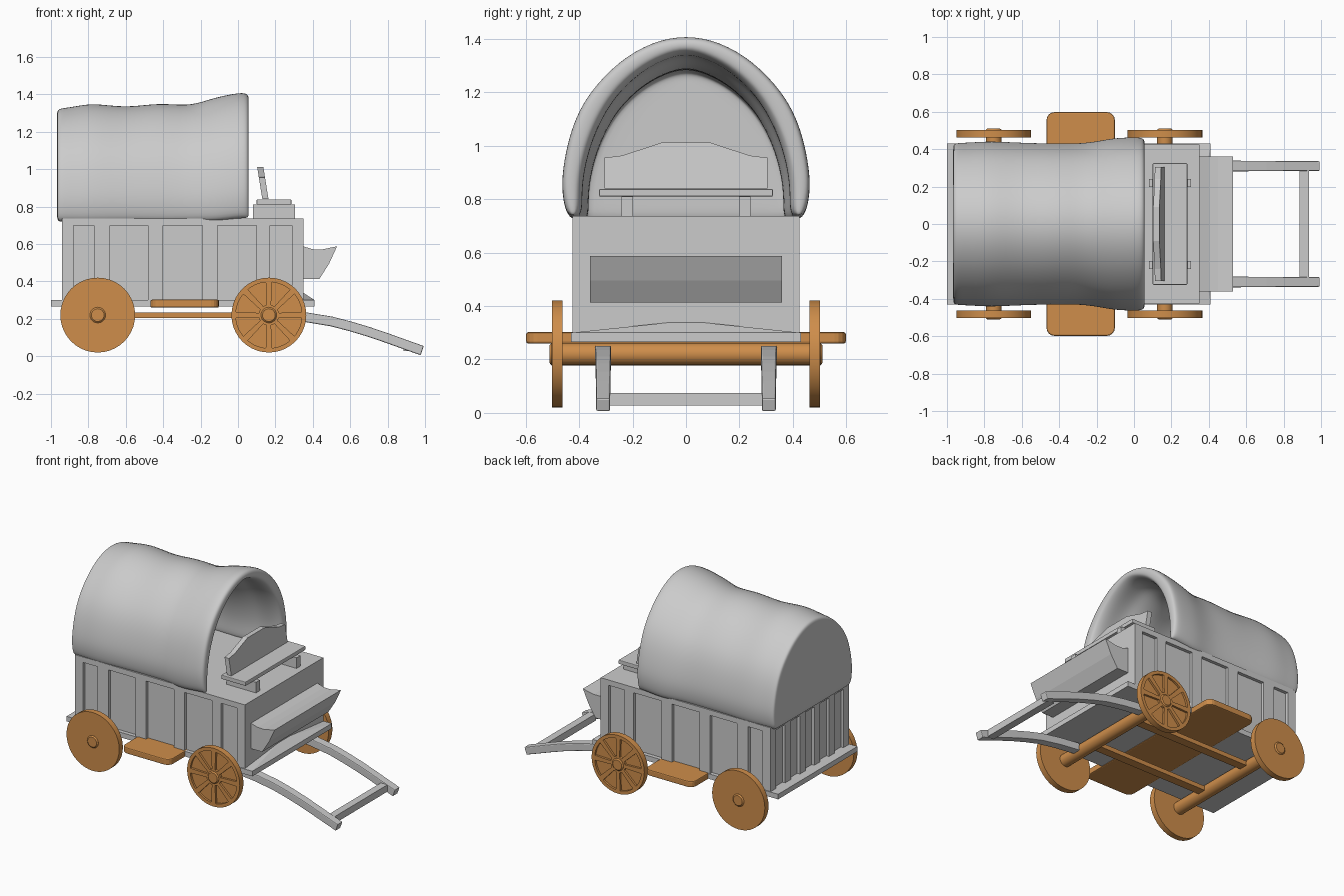
import bpy, bmesh
from math import pi, cos, sin, radians

if "Cube" in bpy.data.objects:
    bpy.data.objects.remove(bpy.data.objects["Cube"])

orange = bpy.data.materials.new("orange_wood")
orange.diffuse_color = (0.62, 0.27, 0.07, 1)
orange.use_nodes = True
orange.node_tree.nodes["Principled BSDF"].inputs["Base Color"].default_value = orange.diffuse_color


def make(name, verts, faces, mat=None, bevel=0, smooth=False):
    me = bpy.data.meshes.new(name)
    me.from_pydata(verts, [], faces)
    bm = bmesh.new()
    bm.from_mesh(me)
    bmesh.ops.recalc_face_normals(bm, faces=bm.faces)
    bm.to_mesh(me)
    bm.free()
    ob = bpy.data.objects.new(name, me)
    bpy.context.collection.objects.link(ob)
    if mat:
        me.materials.append(mat)
    if bevel:
        m = ob.modifiers.new("bevel", 'BEVEL')
        m.width, m.segments = bevel, 2
    if smooth:
        bpy.ops.object.select_all(action='DESELECT')
        ob.select_set(True)
        bpy.context.view_layer.objects.active = ob
        bpy.ops.object.shade_smooth_by_angle(angle=radians(35))
    return ob


def loft(name, rings, closed=False, **kw):
    """Join equal rings of points into a skin, with end caps unless closed."""
    n = len(rings[0])
    verts = [p for r in rings for p in r]
    faces = []
    for k in range(len(rings) if closed else len(rings) - 1):
        a, b = k * n, (k + 1) % len(rings) * n
        faces += [(a + i, a + (i + 1) % n, b + (i + 1) % n, b + i) for i in range(n)]
    if not closed:
        faces += [tuple(range(n)), tuple(range(len(verts) - n, len(verts)))]
    return make(name, verts, faces, **kw)


def box(name, x0, x1, y0, y1, z0, z1, **kw):
    return loft(name, [[(x0, y0, z), (x1, y0, z), (x1, y1, z), (x0, y1, z)] for z in (z0, z1)], **kw)


def extrude_y(name, profile, y0, y1, **kw):
    return loft(name, [[(x, y, z) for x, z in profile] for y in (y0, y1)], **kw)


def circle(cx, y, r, n=40, cz=0.22):
    return [(cx + r * cos(2 * pi * i / n), y, cz + r * sin(2 * pi * i / n)) for i in range(n)]


# floor, body core and top rail
box("floor", -1.0, 0.41, -0.43, 0.43, 0.265, 0.30)
box("body_core", -0.92, 0.35, -0.403, 0.403, 0.29, 0.735)
box("top_rail", -0.94, 0.35, -0.425, 0.425, 0.70, 0.737)

# side and back battens
for s, side in ((-1, "front"), (1, "rear")):
    for i, (a, b) in enumerate([(-0.94, -0.88), (-0.77, -0.685), (-0.48, -0.40),
                                (-0.19, -0.11), (0.10, 0.17), (0.29, 0.35)]):
        y0, y1 = sorted((s * 0.39, s * 0.425))
        box(f"{side}_batten_{i}", a, b, y0, y1, 0.30, 0.70)
for i in range(6):
    y = -0.395 + i * 0.158
    box(f"back_batten_{i}", -0.94, -0.90, y - 0.03, y + 0.03, 0.30, 0.70)

# wedge on the floor front and tilted front trough
make("floor_wedge", [(0.34, -0.43, 0.30), (0.34, 0.43, 0.30), (0.41, -0.43, 0.30),
                     (0.41, 0.43, 0.30), (0.34, 0, 0.345)],
     [(0, 1, 3, 2), (0, 2, 4), (2, 3, 4), (3, 1, 4), (1, 0, 4)])
extrude_y("front_trough", [(0.34, 0.413), (0.435, 0.413), (0.487, 0.495), (0.53, 0.588),
                           (0.45, 0.571), (0.40, 0.572), (0.34, 0.59)], -0.36, 0.36)

# driver seat
for s in (-1, 1):
    box("seat_leg", 0.08, 0.305, s * 0.22 - 0.021, s * 0.22 + 0.021, 0.73, 0.81)
box("seat_plank", 0.10, 0.285, -0.325, 0.325, 0.81, 0.838, bevel=0.004)
outline = [(-0.305, 0.84), (0.305, 0.84), (0.305, 0.955), (0.24, 0.963), (0.09, 1.012),
           (-0.09, 1.012), (-0.24, 0.963), (-0.305, 0.955)]
loft("seat_back", [[(0.13 + d - 0.16 * (z - 0.84), y, z) for y, z in outline] for d in (0, 0.033)])

# wagon cover: outer and inner arches, (x, half width, top) per section
OUT = [(.955, 0), (.99, .1), (1, .22), (.955, .4), (.885, .55), (.77, .69), (.545, .855), (.27, .965), (0, 1)]
INN = [(1, 0), (1, .12), (.99, .25), (.93, .42), (.83, .58), (.68, .74), (.45, .88), (.22, .96), (0, 1)]
outer = [(-.968, .405, 1.295), (-.966, .43, 1.325), (-.94, .436, 1.333), (-.87, .438, 1.342), (-.77, .446, 1.362),
         (-.6, .436, 1.333), (-.42, .432, 1.364), (-.27, .432, 1.343), (-.16, .452, 1.378),
         (-.1, .462, 1.395), (0, .467, 1.416), (.045, .464, 1.414), (.058, .448, 1.395)]
inner = [(-.935, .345, 1.26), (-.93, .37, 1.28), (-.91, .37, 1.285), (-.87, .37, 1.29), (-.77, .385, 1.31),
         (-.6, .36, 1.28), (-.42, .375, 1.315), (-.27, .36, 1.285), (-.16, .375, 1.31),
         (-.1, .395, 1.345), (0, .385, 1.345), (.045, .40, 1.36), (.058, .415, 1.375)]


def arch(shape, x, w, top):
    zb = 0.718 + max(0, x + 0.15) * 0.1
    half = [(x, w * a, zb + (top - zb) * b) for a, b in shape]
    return half + [(px, -py, pz) for px, py, pz in half[-2::-1]]


n = 2 * len(OUT) - 1
rings = [arch(OUT, *o) + arch(INN, *i)[::-1] for o, i in zip(outer, inner)]
verts = [p for r in rings for p in r]
faces = []
for k in range(len(rings) - 1):
    a, b = k * 2 * n, (k + 1) * 2 * n
    faces += [(a + i, a + (i + 1) % (2 * n), b + (i + 1) % (2 * n), b + i) for i in range(2 * n)]
last = len(verts) - 2 * n
faces += [(last + i, last + i + 1, last + 2 * n - 2 - i, last + 2 * n - 1 - i) for i in range(n - 1)]
for base in (0, n):
    for i in range(n // 2):
        q = [base + i, base + i + 1, base + n - 2 - i, base + n - 1 - i]
        faces.append(tuple(dict.fromkeys(q)))
faces.append((0, n - 1, n, 2 * n - 1))
cover = make("cover", verts, faces)
cover.modifiers.new("smooth", 'SUBSURF').levels = 2
cover.modifiers["smooth"].render_levels = 2
for p in cover.data.polygons:
    p.use_smooth = True

# wheels: rear discs, front discs with eight pockets on the outer face
FX, RX = 0.165, -0.75
for s, side in ((-1, "front"), (1, "rear")):
    loft(f"{side}_back_wheel", [circle(RX, s * y, 0.2) for y in (0.462, 0.502)], mat=orange, smooth=True)
    loft(f"{side}_lead_wheel", [circle(FX, s * y, 0.195) for y in (0.462, 0.488)], mat=orange, smooth=True)
    loft(f"{side}_wheel_rim", [circle(FX, s * y, r) for r, y in
                               ((0.2, 0.462), (0.2, 0.502), (0.177, 0.502), (0.177, 0.462))],
         closed=True, mat=orange, smooth=True)
    loft(f"{side}_wheel_boss", [circle(FX, s * y, 0.055) for y in (0.47, 0.502)], mat=orange, smooth=True)
    for k in range(8):
        t = k * pi / 4
        corners = [(0.03, -0.011), (0.182, -0.017), (0.182, 0.017), (0.03, 0.011)]
        prof = [(FX + a * cos(t) - b * sin(t), 0.22 + a * sin(t) + b * cos(t)) for a, b in corners]
        extrude_y(f"{side}_spoke_{k}", prof, s * 0.47, s * 0.502, mat=orange)

# axles, long beams and the step plank
for name, x in (("lead_axle", FX), ("back_axle", RX)):
    loft(name, [circle(x, y, r, 24) for y, r in ((-.51, .034), (-.503, .042), (.503, .042), (.51, .034))],
         mat=orange, smooth=True)
for s in (-1, 1):
    box("long_beam", RX, FX, s * 0.2 - 0.03, s * 0.2 + 0.03, 0.205, 0.235, mat=orange)
step = []
for cx, cy, a0 in ((-0.145, 0.555, 0), (-0.425, 0.555, 1), (-0.425, -0.555, 2), (-0.145, -0.555, 3)):
    step += [(cx + 0.043 * cos((a0 + j / 4) * pi / 2), cy + 0.043 * sin((a0 + j / 4) * pi / 2)) for j in range(5)]
loft("step_plank", [[(x, y, z) for x, y in step] for z in (0.26, 0.302)], mat=orange, bevel=0.007)

# curved pulling shafts with crossbar
path = [(0.2, .226), (0.36, .209), (0.5, .186), (0.6, .16), (0.7, .13), (0.8, .096), (0.9, .06), (0.985, .03)]
for s in (-1, 1):
    sections = []
    for i, (x, z) in enumerate(path):
        (xa, za), (xb, zb) = path[max(i - 1, 0)], path[min(i + 1, len(path) - 1)]
        L = ((xb - xa) ** 2 + (zb - za) ** 2) ** 0.5
        dx, dz = -(zb - za) / L * 0.026, (xb - xa) / L * 0.026
        w = 0.03 - 0.005 * (x - 0.2)
        sections.append([(x + u * dx, s * 0.31 + v * w, z + u * dz)
                         for u, v in ((-1, -1), (-1, 1), (1, 1), (1, -1))])
    loft("pull_shaft", sections, bevel=0.006)
box("shaft_crossbar", 0.885, 0.935, -0.29, 0.29, 0.028, 0.075)
